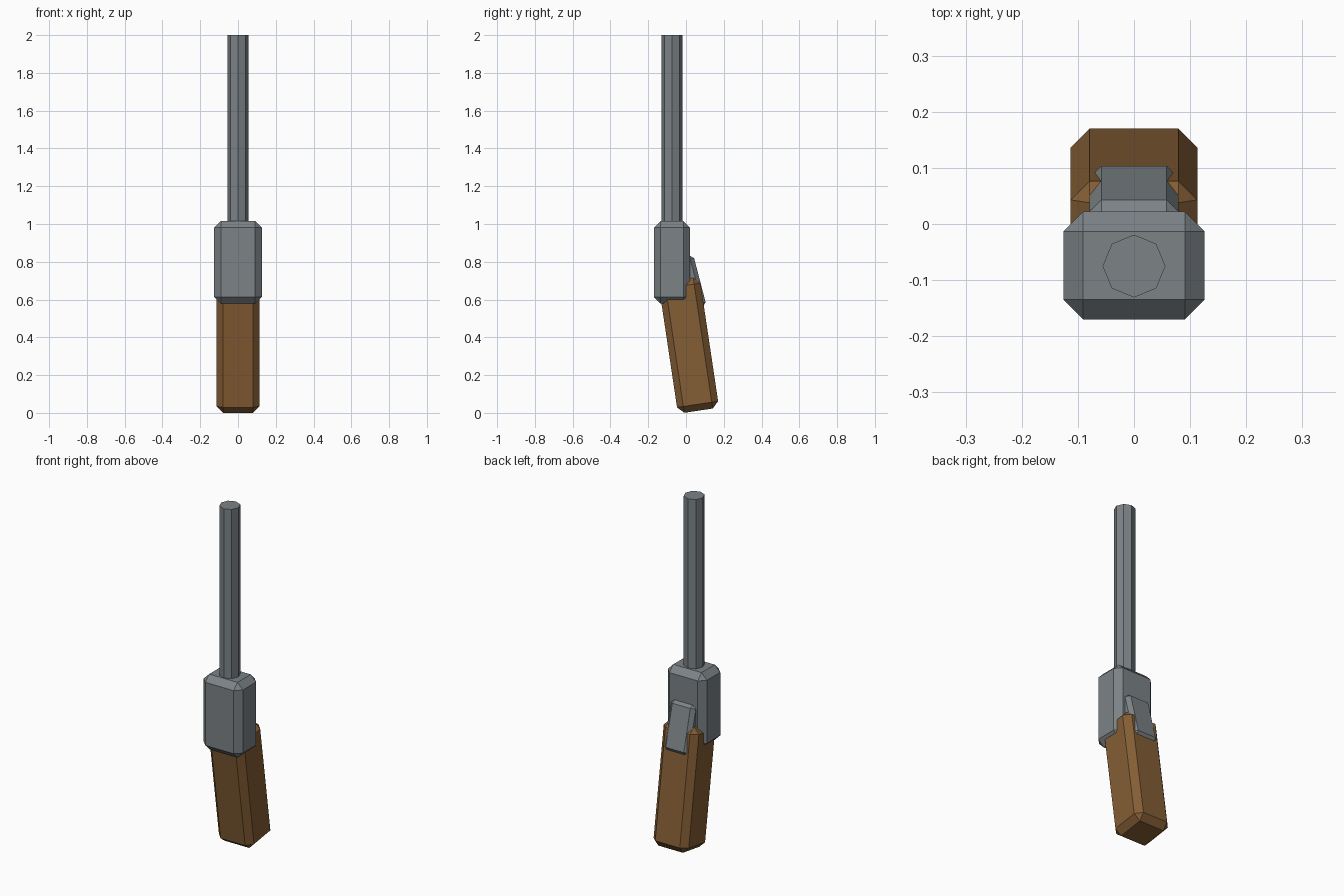
import bpy, bmesh
from math import radians
from mathutils import Matrix

if "Cube" in bpy.data.objects:
    bpy.data.objects.remove(bpy.data.objects["Cube"])


def material(name, color):
    m = bpy.data.materials.new(name)
    m.diffuse_color = color
    m.use_nodes = True
    m.node_tree.nodes["Principled BSDF"].inputs["Base Color"].default_value = m.diffuse_color
    return m


def finish(name, bm, mat=None):
    bmesh.ops.recalc_face_normals(bm, faces=bm.faces)
    me = bpy.data.meshes.new(name)
    bm.to_mesh(me)
    bm.free()
    if mat:
        me.materials.append(mat)
    ob = bpy.data.objects.new(name, me)
    bpy.context.collection.objects.link(ob)
    return ob


def chamfered_box(name, size, centre, bevel, tilt=0, mat=None):
    bm = bmesh.new()
    bmesh.ops.create_cube(bm, size=1, matrix=Matrix.Diagonal((*size, 1)))
    bmesh.ops.bevel(bm, geom=bm.edges[:], offset=bevel, segments=1,
                    profile=0.5, affect='EDGES')
    ob = finish(name, bm, mat)
    ob.location = centre
    ob.rotation_euler.x = radians(tilt)
    return ob


wood = material("wood", (0.23, 0.11, 0.035, 1))
steel = material("steel", (0.20, 0.225, 0.24, 1))

# Leaning wooden grip
chamfered_box("grip", (0.226, 0.22, 0.70), (0, 0.0145, 0.358), 0.034, 8.5, wood)

# Metal body
chamfered_box("body", (0.252, 0.192, 0.437), (0, -0.074, 0.797), 0.035, 0, steel)

# Tilted plate on the back of the body
chamfered_box("back_plate", (0.158, 0.10, 0.283), (0, 0.025, 0.69), 0.021, 14.6, steel)

# Eight-sided barrel
bm = bmesh.new()
bmesh.ops.create_cone(bm, cap_ends=True, segments=8, radius1=0.056, radius2=0.056,
                      depth=1.1, matrix=Matrix.Translation((0, -0.075, 1.45)))
finish("barrel", bm, steel)
